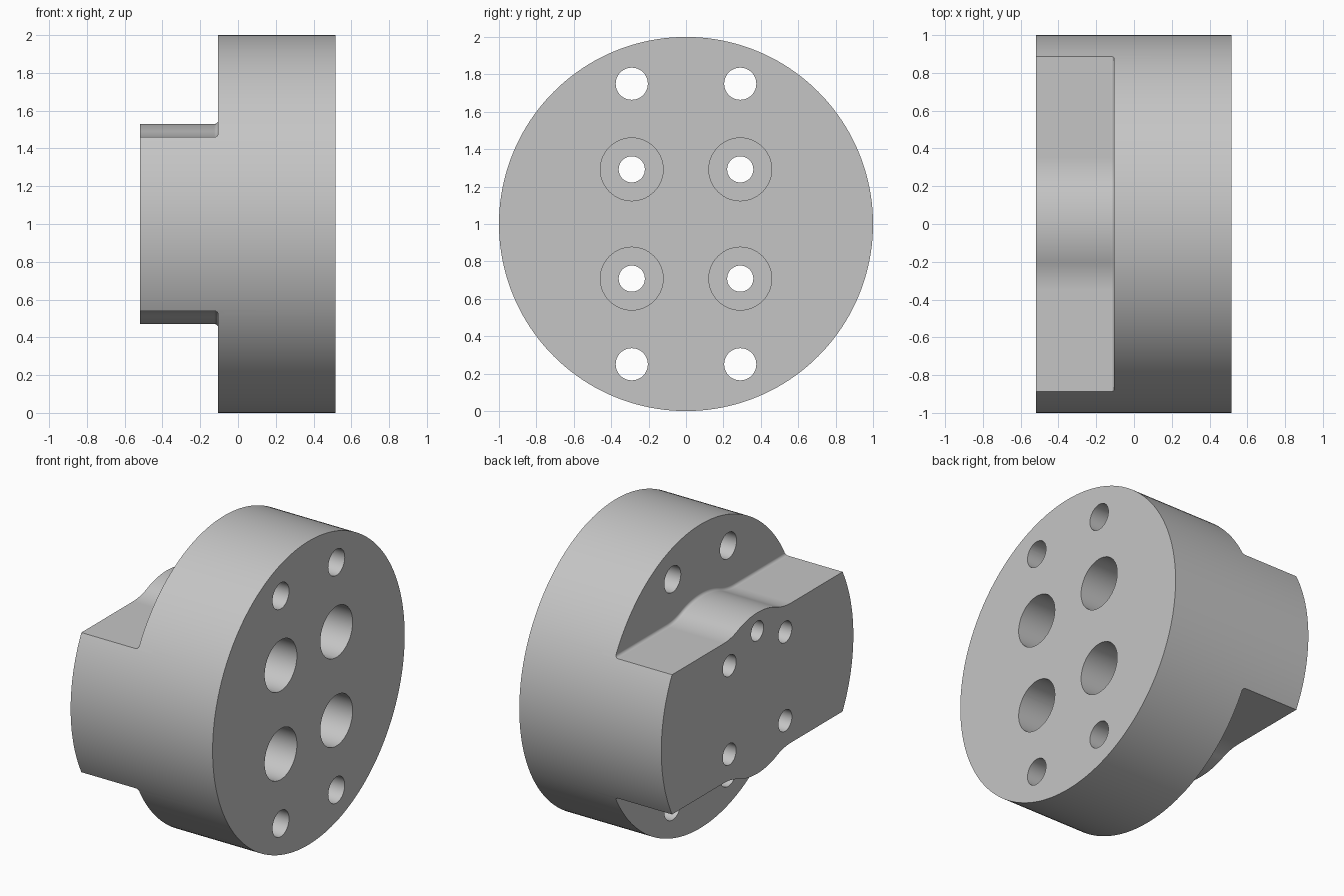
import bpy, bmesh, math
from mathutils import Matrix, Vector

if "Cube" in bpy.data.objects:
    bpy.data.objects.remove(bpy.data.objects["Cube"])

X_BACK, X_STEP, X_FACE = -0.52, -0.105, 0.515   # tongue end, shoulder, flange face
RADIUS, FLAT, BOSS, BLEND_Y = 1.0, 0.46, 0.53, 0.35
FILLET = 0.02

steel = bpy.data.materials.new("plain grey")
steel.use_nodes = True
steel.diffuse_color = (0.56, 0.56, 0.56, 1)
steel.node_tree.nodes["Principled BSDF"].inputs["Base Color"].default_value = steel.diffuse_color


def make_object(name, bm):
    bmesh.ops.recalc_face_normals(bm, faces=bm.faces)
    mesh = bpy.data.meshes.new(name)
    bm.to_mesh(mesh)
    bm.free()
    obj = bpy.data.objects.new(name, mesh)
    bpy.context.collection.objects.link(obj)
    mesh.materials.append(steel)
    return obj


def rod(name, x0, x1, radius, y, z, sides):
    """Cylinder lying along x."""
    bm = bmesh.new()
    place = Matrix.Translation(((x0 + x1) / 2, y, z)) @ Matrix.Rotation(math.pi / 2, 4, 'Y')
    bmesh.ops.create_cone(bm, cap_ends=True, segments=sides, radius1=radius,
                          radius2=radius, depth=x1 - x0, matrix=place)
    return make_object(name, bm)


# Tongue outline: flats, concave blends, and a round boss in the middle
blend_r = (BLEND_Y ** 2 + FLAT ** 2 - BOSS ** 2) / (2 * (BOSS - FLAT))
blend_c = Vector((BLEND_Y, FLAT + blend_r))
tangent_y = blend_c.normalized().x * BOSS


def height(y):
    y = abs(y)
    if y < tangent_y:
        return math.sqrt(BOSS ** 2 - y ** 2)
    if y < BLEND_Y:
        return blend_c.y - math.sqrt(blend_r ** 2 - (BLEND_Y - y) ** 2)
    return FLAT


def step_cutter(name, side):
    """Block that removes one side of the tongue, rounded at the shoulder."""
    steps = 40
    ys = [-1.2] + [BLEND_Y * (2 * i / steps - 1) for i in range(steps + 1)] + [1.2]
    stations = [(X_BACK - 0.1, 0)]
    for i in range(7):
        a = math.pi / 2 * i / 6
        stations.append((X_STEP - FILLET * (1 - math.sin(a)), FILLET * (1 - math.cos(a))))
    bm = bmesh.new()
    rings = []
    for x, lift in stations:
        outline = [(y, height(y) + lift) for y in ys] + [(1.2, 1.2), (-1.2, 1.2)]
        rings.append([bm.verts.new((x, y, 1 + side * z)) for y, z in outline])
    for a, b in zip(rings, rings[1:]):
        for i in range(len(a)):
            j = (i + 1) % len(a)
            bm.faces.new((a[i], a[j], b[j], b[i]))
    bm.faces.new(rings[0])
    bm.faces.new(rings[-1])
    return make_object(name, bm)


body = rod("flanged_body", X_BACK, X_FACE, RADIUS, 0, 1, 160)
cutters = [step_cutter("upper_step_cutter", 1), step_cutter("lower_step_cutter", -1)]

# Bolt holes, counterbores and flange holes
for y in (-0.29, 0.29):
    for side in (-1, 1):
        cutters.append(rod("bolt_hole_cutter", -0.7, 0.7, 0.07, y, 1 + side * 0.292, 40))
        cutters.append(rod("counterbore_cutter", -0.08, 0.7, 0.168, y, 1 + side * 0.292, 56))
        cutters.append(rod("flange_hole_cutter", -0.7, 0.7, 0.086, y, 1 + side * 0.75, 40))
# Blind pin hole in the tongue
cutters.append(rod("pin_hole_cutter", -0.7, -0.3, 0.065, 0, 1.41, 40))

bpy.ops.object.select_all(action='DESELECT')
bpy.context.view_layer.objects.active = body
body.select_set(True)
for cutter in cutters:
    cutter.hide_render = True
    mod = body.modifiers.new("cut", 'BOOLEAN')
    mod.operation, mod.solver, mod.object = 'DIFFERENCE', 'EXACT', cutter
    bpy.ops.object.modifier_apply(modifier=mod.name)
    bpy.data.objects.remove(cutter)

bpy.ops.object.shade_smooth_by_angle(angle=math.radians(30))
weighted = body.modifiers.new("even_shading", 'WEIGHTED_NORMAL')
weighted.keep_sharp = True
